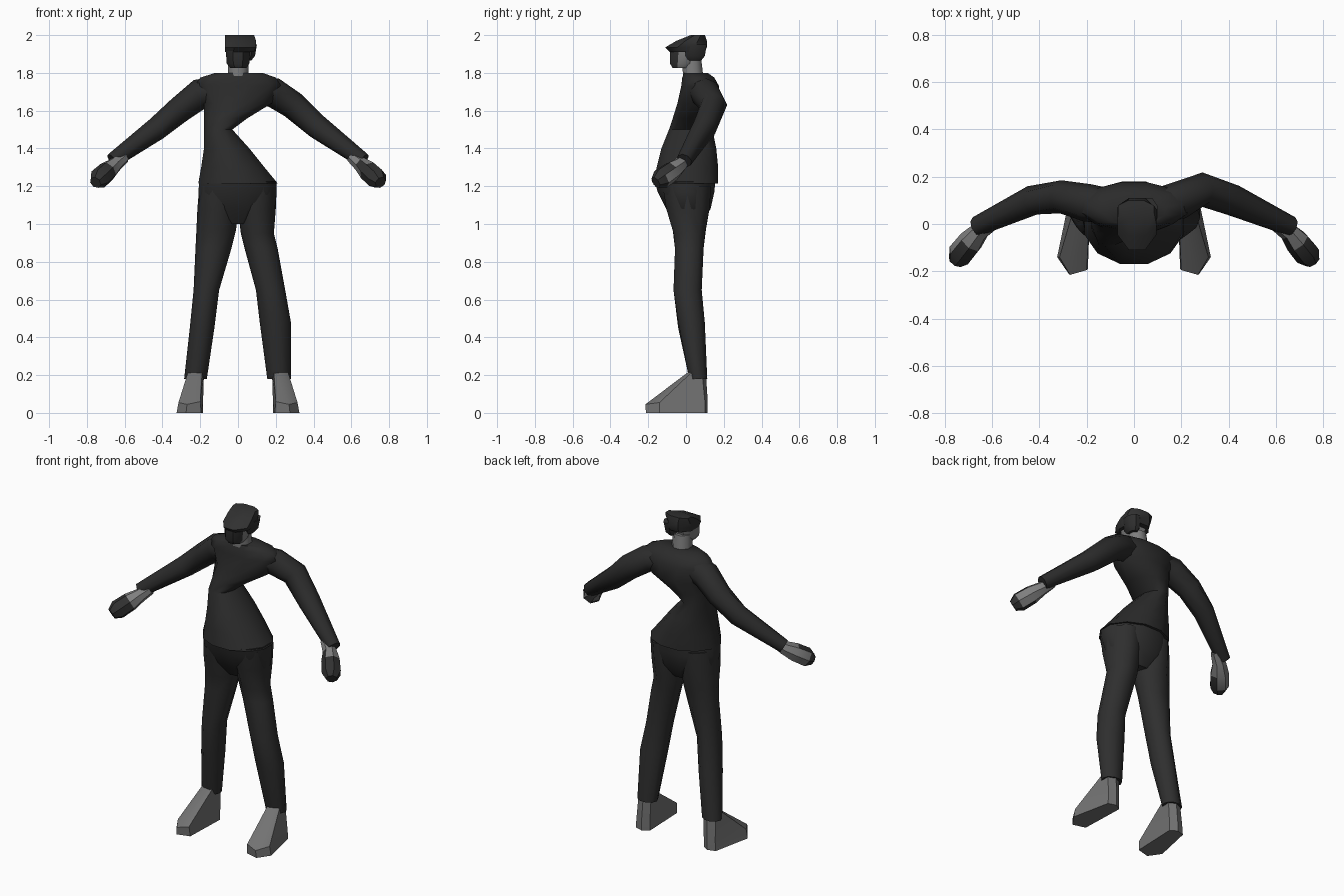
import bpy, bmesh, math
from mathutils import Vector


def material(name, r, g, b):
    m = bpy.data.materials.new(name)
    m.diffuse_color = (r, g, b, 1)
    return m


SUIT = material("charcoal cloth", 0.024, 0.024, 0.024)
TROUSER = material("dark grey cloth", 0.028, 0.028, 0.028)
SHOE = material("grey leather", 0.17, 0.17, 0.17)
SKIN = material("light grey skin", 0.21, 0.21, 0.21)
DARK = material("dark hair", 0.03, 0.03, 0.03)


def loft(name, rings, mats, rule=None, angle=50):
    """Skin a list of equal-length point rings and cap both ends."""
    bm = bmesh.new()
    vs = [[bm.verts.new(p) for p in ring] for ring in rings]
    n = len(vs[0])
    for a, b in zip(vs, vs[1:]):
        for i in range(n):
            j = (i + 1) % n
            bm.faces.new((a[i], a[j], b[j], b[i]))
    bm.faces.new(vs[0][::-1])
    bm.faces.new(vs[-1])
    bmesh.ops.recalc_face_normals(bm, faces=bm.faces)
    if rule:
        for f in bm.faces:
            f.material_index = rule(f.calc_center_median(), f.normal)
    me = bpy.data.meshes.new(name)
    bm.to_mesh(me)
    bm.free()
    for m in mats:
        me.materials.append(m)
    ob = bpy.data.objects.new(name, me)
    bpy.context.collection.objects.link(ob)
    bpy.ops.object.select_all(action='DESELECT')
    bpy.context.view_layer.objects.active = ob
    ob.select_set(True)
    bpy.ops.object.shade_smooth_by_angle(angle=math.radians(angle))
    return ob


def levels(rows, n=10, side=1):
    """Horizontal oval rings from (z, x0, x1, y0, y1) bounds."""
    out = []
    for z, x0, x1, y0, y1 in rows:
        ring = []
        for i in range(n):
            a = 2 * math.pi * i / n + math.pi / n * (n % 4 == 0)
            k = 1 / math.cos(math.pi / n) if n % 4 == 0 else 1
            ring.append((side * ((x0 + x1) / 2 + (x1 - x0) / 2 * k * math.cos(a)),
                         (y0 + y1) / 2 + (y1 - y0) / 2 * k * math.sin(a), z))
        out.append(ring)
    return out


def tube(path, n=8):
    """Rings square to a path of (x, y, z, radius)."""
    pts = [Vector(p[:3]) for p in path]
    out = []
    for i, p in enumerate(path):
        t = (pts[min(i + 1, len(pts) - 1)] - pts[max(i - 1, 0)]).normalized()
        u = t.cross(Vector((0, 0, 1))).normalized()
        v = u.cross(t)
        out.append([pts[i] + p[3] * (u * math.cos(2 * math.pi * k / n) + v * math.sin(2 * math.pi * k / n))
                    for k in range(n)])
    return out


# Jacket body, pinched to one side at the waist
loft("jacket", levels([
    (1.215, -0.21, 0.21, -0.17, 0.17),
    (1.30, -0.195, 0.14, -0.155, 0.17),
    (1.40, -0.18, 0.06, -0.13, 0.16),
    (1.50, -0.18, -0.03, -0.09, 0.14),
    (1.56, -0.18, 0.05, -0.07, 0.155),
    (1.64, -0.18, 0.18, -0.045, 0.18),
    (1.73, -0.23, 0.23, -0.025, 0.175),
    (1.775, -0.20, 0.20, -0.02, 0.15),
    (1.80, -0.12, 0.13, -0.01, 0.115)], 12), [SUIT])

# Sleeves
loft("left_sleeve", tube([(0.10, 0.075, 1.71, 0.075), (0.19, 0.10, 1.695, 0.08), (0.29, 0.145, 1.63, 0.073),
                          (0.42, 0.10, 1.515, 0.066), (0.665, -0.01, 1.335, 0.042)]), [SUIT])
loft("right_sleeve", tube([(-0.10, 0.075, 1.71, 0.075), (-0.20, 0.09, 1.69, 0.08), (-0.31, 0.115, 1.605, 0.07),
                           (-0.43, 0.10, 1.505, 0.063), (-0.665, -0.01, 1.335, 0.042)]), [SUIT])

# Hands: pale wrists with dark mitten ends
for side, label in ((1, "left"), (-1, "right")):
    path = [(0.60, 0.0, 1.355, 0.03), (0.65, -0.03, 1.315, 0.04), (0.69, -0.075, 1.28, 0.054),
            (0.735, -0.13, 1.24, 0.056), (0.755, -0.16, 1.22, 0.033)]
    loft(label + "_hand", tube([(side * p[0],) + p[1:] for p in path], 7), [SKIN, DARK],
         lambda c, n: int(c.y < -0.085), 40)

# Trousers: pelvis and two legs
loft("pelvis", levels([
    (1.225, -0.205, 0.205, -0.165, 0.155),
    (1.17, -0.21, 0.205, -0.15, 0.15),
    (1.08, -0.20, 0.195, -0.105, 0.13),
    (1.0, -0.08, 0.08, -0.05, 0.08)], 12), [TROUSER])
loft("right_leg", levels([
    (1.20, 0.0, 0.205, -0.13, 0.14),
    (1.08, 0.0, 0.215, -0.11, 0.13),
    (0.97, 0.01, 0.22, -0.075, 0.11),
    (0.87, 0.035, 0.225, -0.062, 0.097),
    (0.65, 0.10, 0.235, -0.07, 0.087),
    (0.45, 0.125, 0.255, -0.045, 0.103),
    (0.18, 0.165, 0.285, 0.015, 0.115)], 10, -1), [TROUSER])
loft("left_leg", levels([
    (1.20, 0.0, 0.205, -0.13, 0.14),
    (1.08, 0.0, 0.20, -0.11, 0.13),
    (0.95, 0.015, 0.19, -0.07, 0.105),
    (0.87, 0.035, 0.21, -0.062, 0.097),
    (0.65, 0.095, 0.25, -0.07, 0.087),
    (0.48, 0.115, 0.28, -0.045, 0.103),
    (0.18, 0.155, 0.28, 0.015, 0.115)], 10), [TROUSER])

# Shoes: sole outline, toe height, then ankle
SOLE = [(0.185, 0.09), (0.225, 0.115), (0.275, 0.10), (0.325, -0.14), (0.275, -0.212), (0.195, -0.19)]
TOE = [(0.185, 0.09), (0.225, 0.115), (0.27, 0.10), (0.315, -0.14), (0.27, -0.215), (0.20, -0.195)]
ANKLE = [(0.18, 0.085), (0.22, 0.105), (0.265, 0.085), (0.265, 0.03), (0.235, 0.01), (0.19, 0.02)]
TOE_Z = (0.06, 0.06, 0.06, 0.055, 0.045, 0.06)
for side, label in ((1, "left"), (-1, "right")):
    loft(label + "_shoe", [[(side * x, y, 0) for x, y in SOLE],
                           [(side * x, y, z) for (x, y), z in zip(TOE, TOE_Z)],
                           [(side * x, y, 0.215) for x, y in ANKLE]], [SHOE], None, 35)

# Neck, head with dark face, and hair with a forward peak
loft("neck", levels([(1.75, -0.055, 0.055, -0.015, 0.095), (1.88, -0.05, 0.055, -0.02, 0.08)], 8), [SKIN])
loft("head", levels([
    (1.825, -0.04, 0.045, -0.07, 0.02),
    (1.85, -0.06, 0.06, -0.085, 0.055),
    (1.94, -0.066, 0.065, -0.085, 0.075)], 8), [SKIN, DARK],
    lambda c, n: int(c.y < -0.02 and n.z > -0.9), 40)
loft("hair", levels([
    (1.91, -0.068, 0.085, -0.085, 0.10),
    (1.935, -0.07, 0.095, -0.11, 0.11),
    (1.97, -0.07, 0.095, -0.05, 0.11),
    (2.0, -0.068, 0.085, 0.025, 0.10)], 8), [DARK], None, 40)
loft("side_hair", levels([
    (1.865, 0.03, 0.07, 0.015, 0.08),
    (1.89, 0.02, 0.09, -0.005, 0.10),
    (1.95, 0.02, 0.10, -0.01, 0.11)], 8), [DARK], None, 40)
